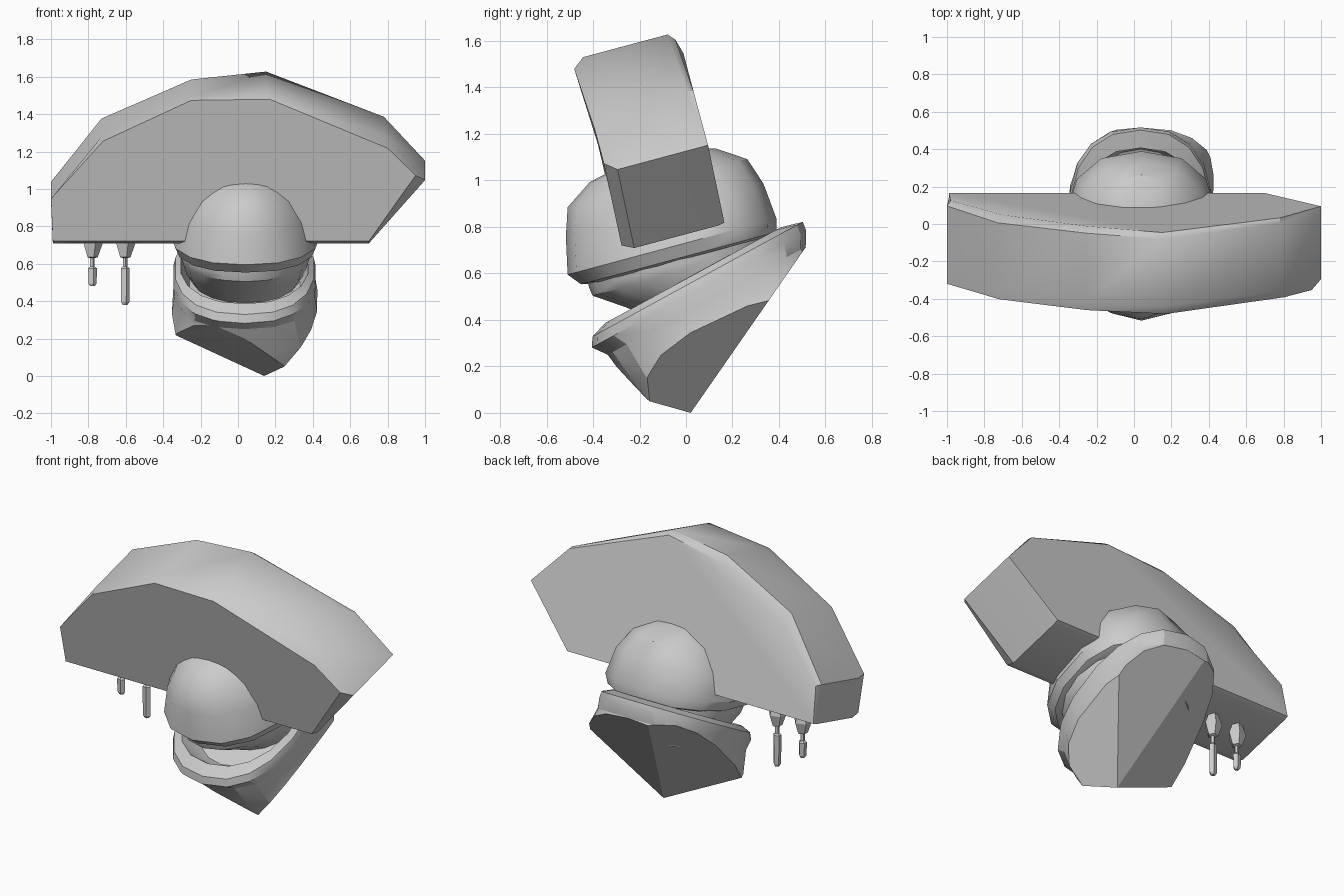
import bpy, bmesh, math
from mathutils import Matrix, Vector

if "Cube" in bpy.data.objects:
    bpy.data.objects.remove(bpy.data.objects["Cube"])


def finish(name, bm, angle=35):
    bmesh.ops.recalc_face_normals(bm, faces=bm.faces)
    mesh = bpy.data.meshes.new(name)
    bm.to_mesh(mesh)
    bm.free()
    ob = bpy.data.objects.new(name, mesh)
    bpy.context.collection.objects.link(ob)
    bpy.ops.object.select_all(action='DESELECT')
    ob.select_set(True)
    bpy.context.view_layer.objects.active = ob
    if angle:
        bpy.ops.object.shade_smooth_by_angle(angle=math.radians(angle))
    return ob


def loft(loops, origin, tilt):
    """Skin equal-length loops, cap both ends, tilt about x and move."""
    bm = bmesh.new()
    m = Matrix.Translation(origin) @ Matrix.Rotation(math.radians(tilt), 4, 'X')
    rows = [[bm.verts.new(m @ Vector(p)) for p in loop] for loop in loops]
    n = len(rows[0])
    for a, b in zip(rows, rows[1:]):
        for i in range(n):
            j = (i + 1) % n
            bm.faces.new((a[i], a[j], b[j], b[i]))
    bm.faces.new(rows[0])
    bm.faces.new(rows[-1])
    return bm


def power(v, e):
    return math.copysign(abs(v) ** e, v)


def rings(spec, sides, turn=0.0, flare=0.0):
    """Rows of (height, x radius, y radius, y shift, squareness) become loops."""
    out = []
    for h, rx, ry, dy, *sq in spec:
        e = sq[0] if sq else 1
        loop = []
        for i in range(sides):
            a = math.tau * (i + turn) / sides
            y = dy + ry * power(math.sin(a), e)
            loop.append((rx * power(math.cos(a), e) * (1 + flare * y), y, h))
        out.append(loop)
    return out


# Thick fan-shaped brim, leaning forward, with uneven chamfers
edge = [(-1, .2), (-.73, .55), (-.25, .766), (.15, .815),
        (.78, .56), (1, .31), (.7, -.035), (-.99, -.035)]
front = [(-1, .22), (-.72, .54), (-.25, .765), (.17, .776),
         (.8, .50), (.95, .35), (.7, -.01), (-.99, -.01)]
back = [(-.98, .19), (-.7, .49), (-.25, .72), (.15, .785),
        (.78, .55), (1, .31), (.7, -.03), (-.99, -.03)]
layers = [(0, front), (.05, edge), (.426, edge), (.453, back)]
brim = [[(x, w + (.018 if v > .1 and abs(x) > .2 else 0), v) for x, v in pts]
        for w, pts in layers]
finish("fan_slab", loft(brim, (0, -.28, .73), 15), 35)

# Domed cap with a chamfered lower rim, wider toward the back
cap = [(-.065, .34, .40, .03, .85), (-.055, .37, .435, .015, .85),
       (0, .395, .465, 0, .85), (.16, .36, .44, .01, .9),
       (.28, .29, .40, .01), (.36, .19, .28, .01), (.395, .09, .12, .01)]
finish("cap_dome", loft(rings(cap, 14, .5, .25), (.04, -.06, .715), 15))

# Upper head under the cap, ending in the upper lip
head = [(-.30, .25, .25, .12), (-.2, .31, .34, .08), (-.115, .335, .395, .01),
        (-.08, .345, .40, .01), (.05, .345, .40, .01)]
finish("upper_head", loft(rings(head, 16, 0, .2), (.04, -.06, .715), 15))

# Lower jaw: tilted bowl with a lip, trimmed by four flat cuts
jaw = [(-.09, .30, .35, 0), (-.05, .32, .40, 0), (.025, .345, .43, -.01, .9),
       (0, .375, .515, 0, .85), (-.04, .385, .525, -.015, .85),
       (-.10, .38, .485, -.01, .8), (-.25, .40, .475, 0, .68),
       (-.36, .41, .455, 0, .65), (-.8, .40, .43, 0, .65)]
bm = loft(rings(jaw, 18, .5), (.035, .05, .575), 28.6)
chin = Vector((.14, .02, 0))
cuts = ((0, .82, -.57), (-.41, .68, -.61), (.77, .29, -.63), (-.31, -.43, -.85))
for normal in cuts:
    bmesh.ops.bisect_plane(bm, geom=bm.verts[:] + bm.edges[:] + bm.faces[:],
                           plane_co=chin, plane_no=normal, clear_outer=True)
    rim = [e for e in bm.edges if e.is_boundary]
    bmesh.ops.holes_fill(bm, edges=rim, sides=0)
finish("lower_jaw", bm, 25)

# Two small pendants hanging under the brim
for i, (x, drop) in enumerate(((-.78, 0), (-.605, .1))):
    shape = [(.06, .03, .03, 0), (-.01, .055, .05, 0), (-.08, .03, .03, 0),
             (-.085, .013, .013, 0), (-.13, .013, .013, 0),
             (-.14, .026, .022, 0), (-.22 - drop, .024, .02, 0),
             (-.235 - drop, .014, .012, 0)]
    finish(f"pendant_{i + 1}", loft(rings(shape, 5), (x, -.03, .715), 0), 0)
